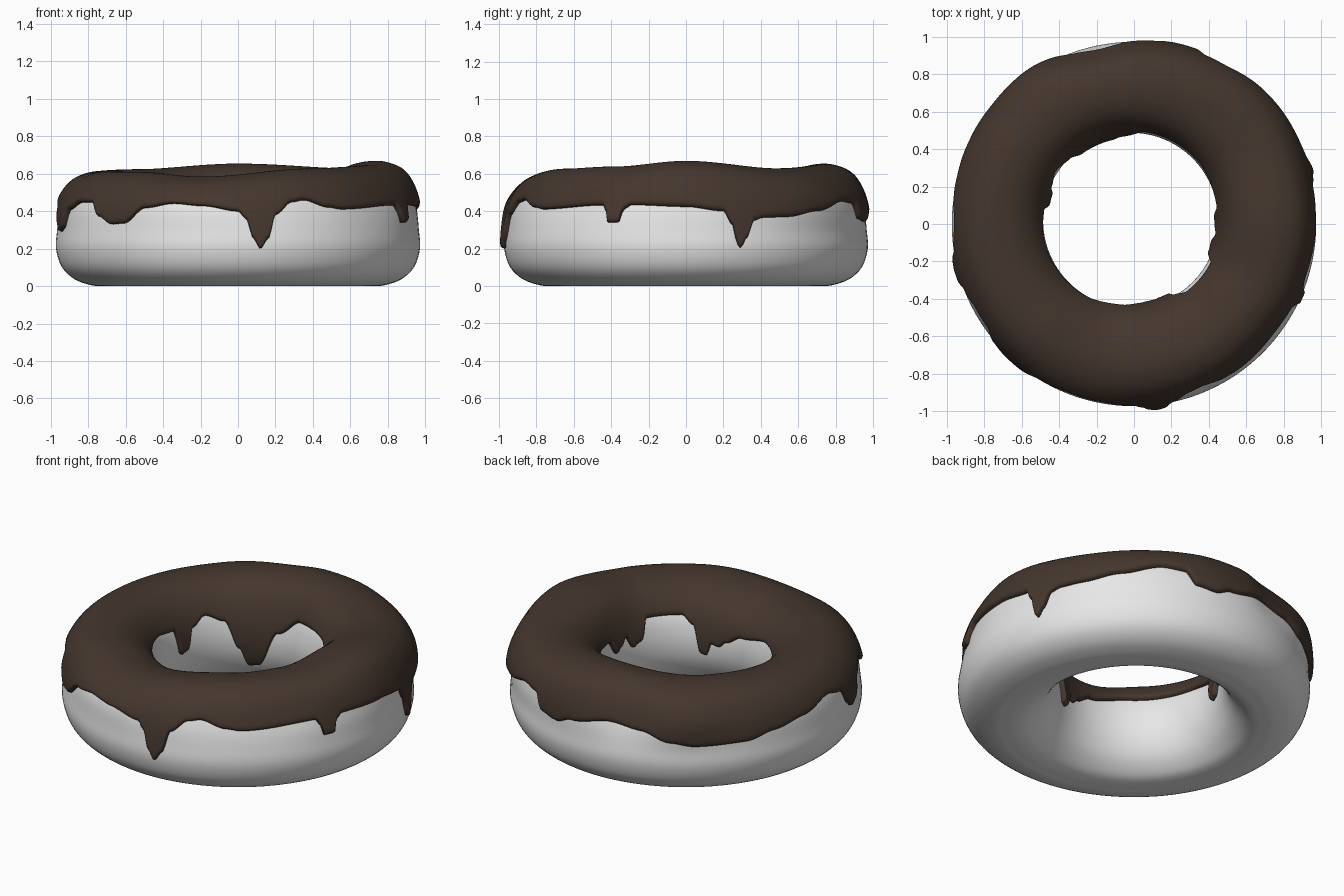
import bpy, bmesh, math

if "Cube" in bpy.data.objects:
    bpy.data.objects.remove(bpy.data.objects["Cube"])

def material(name, c):
    m = bpy.data.materials.new(name)
    m.diffuse_color = (*c, 1)
    m.use_nodes = True
    m.node_tree.nodes["Principled BSDF"].inputs["Base Color"].default_value = m.diffuse_color
    return m

dough_mat = material("dough pale grey", (0.8, 0.8, 0.8))
icing_mat = material("chocolate brown", (0.058, 0.037, 0.027))

# Half section (radius, height): outer bottom, over the top, to inner bottom
PROFILE = [(.72, 0), (.78, .004), (.87, .035), (.94, .1), (.972, .2), (.966, .3), (.955, .4),
           (.925, .49), (.87, .56), (.79, .595), (.71, .6), (.62, .58), (.545, .53), (.495, .45),
           (.472, .36), (.468, .27), (.485, .18), (.53, .09), (.6, .025), (.66, .003)]
# Keys of (angle in degrees, value); angle 0 is +x, 270 is the front
OUTER_EDGE = [(0, .42), (12, .40), (14.8, .33), (16.4, .22), (17.4, .205), (19, .25), (22, .35),
              (25, .365), (34, .37), (46, .40), (60, .45), (67, .44), (71, .36), (78, .345),
              (84, .38), (98, .42), (110, .40), (120, .35), (128, .33), (145, .335), (155, .37),
              (167, .40), (180, .45), (188, .42), (192, .32), (194, .29), (197, .31), (201, .41),
              (208, .45), (215, .45), (220, .37), (226, .33), (231, .335), (239, .42), (249, .45),
              (258, .435), (270, .40), (272.5, .36), (275, .25), (277, .2), (279.4, .25),
              (282, .38), (288, .45), (292, .46), (301, .42), (306, .41), (332, .43),
              (333.5, .40), (334.5, .34), (338, .34), (339.5, .41), (342, .43)]
INNER_EDGE = [(0, .36), (5, .34), (12, .42), (50, .45), (82, .45), (98, .36), (112, .15), (118, .14),
              (124, .25), (134, .41), (146, .45), (156, .4), (161, .28), (166, .27), (171, .42),
              (190, .44), (234, .43), (262, .38), (275, .33), (280, .3), (286, .31), (290, .24),
              (294, .25), (300, .41), (308, .46), (333, .46), (340, .35), (347, .33), (353, .4)]
TOP_SHIFT = [(0, .04), (40, 0), (90, .025), (135, -.005), (180, -.015), (225, -.02),
             (255, -.045), (300, -.002), (330, .01)]
RIM_SHIFT = [(0, .0), (15, .0), (45, .025), (72, .015), (90, .0), (103, -.025), (125, .028),
             (143, .005), (180, 0), (194, .0), (225, -.005), (248, .005), (277, -.01),
             (300, -.02), (320, -.025), (340, -.01)]

def lookup(keys, a):
    """Smooth cyclic interpolation of the keys."""
    for (a0, v0), (a1, v1) in zip(keys, keys[1:] + [(360, keys[0][1])]):
        if a0 <= a <= a1:
            t = (a - a0) / (a1 - a0)
            return v0 + (v1 - v0) * t * t * (3 - 2 * t)

def spline(u):
    """Closed Catmull-Rom curve through the profile."""
    n, i = len(PROFILE), math.floor(u)
    t = u - i
    p = [PROFILE[(i + k) % n] for k in (-1, 0, 1, 2)]
    return [.5 * (2 * p[1][c] + (p[2][c] - p[0][c]) * t
                  + (2 * p[0][c] - 5 * p[1][c] + 4 * p[2][c] - p[3][c]) * t * t
                  + (3 * p[1][c] - p[0][c] - 3 * p[2][c] + p[3][c]) * t ** 3) for c in (0, 1)]

def smooth(a, b, x):
    t = min(1, max(0, (x - a) / (b - a)))
    return t * t * (3 - 2 * t)

def surface(u, deg, offset=0):
    """Point on the ring, lifted by offset along the section normal."""
    r, z = spline(u)
    (r0, z0), (r1, z1) = spline(u - .02), spline(u + .02)
    length = math.hypot(r1 - r0, z1 - z0)
    r += offset * (z1 - z0) / length
    z -= offset * (r1 - r0) / length
    high = smooth(.25, .5, z)
    a = math.radians(deg)
    inner = 1 - smooth(.45, .75, r)
    r += lookup(RIM_SHIFT, deg) * smooth(.7, .95, r) * high
    r += inner * (.02 * math.sin(a) - .018 * math.cos(a))
    z += lookup(TOP_SHIFT, deg) * smooth(.38, .6, z)
    return r * math.cos(a), r * math.sin(a), z

def find_u(z, lo, hi):
    """Profile position at height z between lo (below) and hi (above)."""
    for _ in range(24):
        mid = (lo + hi) / 2
        if spline(mid)[1] < z:
            lo = mid
        else:
            hi = mid
    return lo

def ring_object(name, rings, closed, mat):
    bm = bmesh.new()
    rows = [[bm.verts.new(p) for p in ring] for ring in rings]
    m = len(rows[0])
    for i, row in enumerate(rows):
        nxt = rows[(i + 1) % len(rows)]
        for j in range(m if closed else m - 1):
            k = (j + 1) % m
            bm.faces.new((row[j], nxt[j], nxt[k], row[k])).smooth = True
    bmesh.ops.recalc_face_normals(bm, faces=bm.faces)
    me = bpy.data.meshes.new(name)
    bm.to_mesh(me)
    bm.free()
    me.materials.append(mat)
    ob = bpy.data.objects.new(name, me)
    bpy.context.collection.objects.link(ob)

# Dough ring
n = len(PROFILE)
ring_object("dough_ring", [[surface(j / 4, i * 3) for j in range(n * 4)] for i in range(120)],
            True, dough_mat)

# Icing shell with rounded dripping rims
RIM = [(0, -.012), (0, .3), (.03, .62), (.1, .85), (.2, .97), (.35, 1.0)]
THICK = .028
def icing_section(deg):
    u0 = find_u(lookup(OUTER_EDGE, deg), 2, 9)
    u1 = find_u(lookup(INNER_EDGE, deg), 18, 11)
    def lift(f):
        return f if f < 0 else f * THICK
    pts = [(u0 + d, lift(f)) for d, f in RIM]
    a, b = u0 + .35, u1 - .35
    pts += [(a + (b - a) * k / 36, THICK) for k in range(1, 36)]
    pts += [(u1 - d, lift(f)) for d, f in reversed(RIM)]
    return [surface(u, deg, f) for u, f in pts]

ring_object("chocolate_icing", [icing_section(i * .75) for i in range(480)], False, icing_mat)
